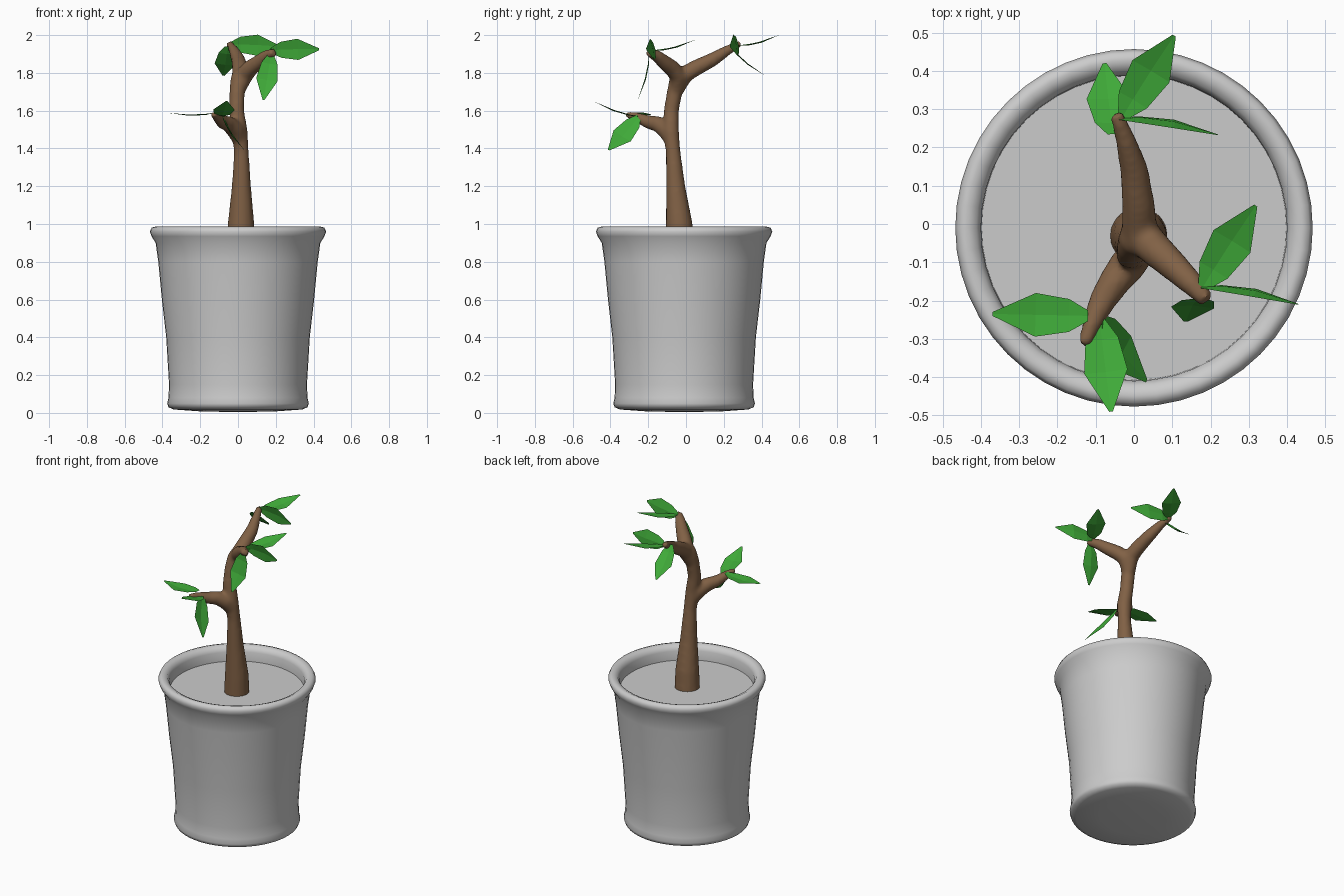
import bpy, bmesh, math
from mathutils import Vector

if "Cube" in bpy.data.objects:
    bpy.data.objects.remove(bpy.data.objects["Cube"])


def material(name, color):
    m = bpy.data.materials.new(name)
    m.diffuse_color = color
    m.use_nodes = True
    m.node_tree.nodes["Principled BSDF"].inputs["Base Color"].default_value = m.diffuse_color
    return m


def make_object(name, bm, mat=None, smooth=False):
    bmesh.ops.recalc_face_normals(bm, faces=bm.faces[:])
    for f in bm.faces:
        f.smooth = smooth
    me = bpy.data.meshes.new(name)
    bm.to_mesh(me)
    bm.free()
    if mat:
        me.materials.append(mat)
    ob = bpy.data.objects.new(name, me)
    bpy.context.collection.objects.link(ob)
    return ob


def lathe(name, profile, sides=48, center=(0, -0.01)):
    bm = bmesh.new()
    verts = [bm.verts.new((r, 0, z)) for r, z in profile]
    edges = [bm.edges.new(p) for p in zip(verts, verts[1:])]
    bmesh.ops.spin(bm, geom=verts + edges, cent=(0, 0, 0), axis=(0, 0, 1),
                   angle=math.tau, steps=sides, use_merge=True)
    bmesh.ops.remove_doubles(bm, verts=bm.verts[:], dist=0.0005)
    bmesh.ops.translate(bm, verts=bm.verts[:], vec=(*center, 0))
    return make_object(name, bm, smooth=True)


def tube(bm, points, sides=12):
    """Closed tapered tube; points are (x, y, z, radius)."""
    pos = [Vector(p[:3]) for p in points]
    rings = []
    side = None
    for i, p in enumerate(pos):
        d = (pos[min(i + 1, len(pos) - 1)] - pos[max(i - 1, 0)]).normalized()
        if side is None:
            side = d.orthogonal()
        side = (side - d * side.dot(d)).normalized()
        up = d.cross(side)
        r = points[i][3]
        rings.append([bm.verts.new(p + r * (side * math.cos(a) + up * math.sin(a)))
                      for a in (math.tau * k / sides for k in range(sides))])
    for a, b in zip(rings, rings[1:]):
        for k in range(sides):
            j = (k + 1) % sides
            bm.faces.new((a[k], a[j], b[j], b[k]))
    bm.faces.new(rings[0][::-1])
    bm.faces.new(rings[-1])


# Pot with rolled rim and flared foot
lathe("pot", [(0, 0.004), (0.2, 0.008), (0.34, 0.018), (0.368, 0.03), (0.375, 0.05),
              (0.368, 0.08), (0.365, 0.15), (0.38, 0.4), (0.403, 0.6), (0.422, 0.8),
              (0.436, 0.9), (0.458, 0.935), (0.467, 0.96), (0.458, 0.98), (0.438, 0.986),
              (0.412, 0.975), (0.4, 0.95), (0.398, 0.88)])
# Soil surface
lathe("soil", [(0, 0.89), (0.4, 0.89)])

# Trunk and three branches, fused into one smooth skin
bark = material("bark", (0.22, 0.12, 0.06, 1))
bm = bmesh.new()
tube(bm, [(0.012, -0.03, 0.86, 0.078), (0.016, -0.036, 1.0, 0.072),
          (0.018, -0.055, 1.2, 0.052), (0.018, -0.068, 1.38, 0.04),
          (0.008, -0.08, 1.5, 0.043), (-0.008, -0.078, 1.6, 0.041),
          (-0.005, -0.06, 1.7, 0.042), (0.012, -0.035, 1.77, 0.053),
          (0.022, -0.02, 1.805, 0.038)])
tube(bm, [(0.015, -0.07, 1.43, 0.036), (-0.015, -0.105, 1.5, 0.05),
          (-0.05, -0.15, 1.53, 0.043), (-0.082, -0.2, 1.54, 0.037),
          (-0.11, -0.26, 1.565, 0.027), (-0.131, -0.318, 1.582, 0.017)])
tube(bm, [(0.0, -0.05, 1.7, 0.035), (0.015, -0.01, 1.79, 0.048),
          (0.012, 0.05, 1.825, 0.044), (0.0, 0.144, 1.872, 0.038),
          (-0.022, 0.22, 1.92, 0.028), (-0.046, 0.288, 1.955, 0.019)])
tube(bm, [(0.0, -0.05, 1.7, 0.035), (0.03, -0.04, 1.785, 0.05),
          (0.065, -0.075, 1.825, 0.045), (0.107, -0.113, 1.855, 0.04),
          (0.15, -0.155, 1.89, 0.033), (0.192, -0.2, 1.91, 0.023)])
trunk = make_object("trunk_and_branches", bm, bark, True)
remesh = trunk.modifiers.new("fuse", 'REMESH')
remesh.mode = 'VOXEL'
remesh.voxel_size = 0.01
remesh.use_smooth_shade = True
soften = trunk.modifiers.new("soften", 'SMOOTH')
soften.factor = 0.5
soften.iterations = 12

# Leaves: faceted single sheets, given as base, tip and facing direction
green = material("leaf_green", (0.05, 0.4, 0.04, 1))
OUTLINE = [(0, 0.014), (0.2, 0.043), (0.55, 0.057), (1, 0.005)]


def leaf(name, base, tip, facing):
    base, tip = Vector(base), Vector(tip)
    d = tip - base
    n = Vector(facing)
    n = (n - d * (n.dot(d) / d.length_squared)).normalized()
    w = d.normalized().cross(n)
    bm = bmesh.new()
    rows = []
    for t, h in OUTLINE:
        c = base + d * t - n * 0.04 * t * (1 - t)
        rows.append([bm.verts.new(c + w * h * s - n * 0.006 * (s == 0) * (0 < t < 1))
                     for s in (-1, 0, 1)])
    for a, b in zip(rows, rows[1:]):
        for k in (0, 1):
            bm.faces.new((a[k], a[k + 1], b[k + 1], b[k]))
    make_object(name, bm, green)


LEAVES = {
    "low": [((-0.12, -0.24, 1.59), (-0.37, -0.235, 1.588), (0, 0, 1)),
            ((-0.09, -0.25, 1.57), (-0.06, -0.49, 1.65), (0, 0.3, 1)),
            ((-0.08, -0.25, 1.57), (0.033, -0.41, 1.392), (0.84, 0, 0.54))],
    "back": [((-0.03, 0.28, 1.945), (0.105, 0.492, 2.0), (0, -0.25, 1)),
             ((-0.04, 0.275, 1.95), (0.22, 0.233, 1.94), (-0.15, -1, -0.2)),
             ((-0.055, 0.235, 1.94), (-0.077, 0.42, 1.785), (0, 0.65, 0.76))],
    "right": [((0.18, -0.165, 1.92), (0.318, 0.048, 1.975), (0, -0.25, 1)),
              ((0.175, -0.165, 1.92), (0.43, -0.21, 1.925), (-0.15, -1, -0.2)),
              ((0.175, -0.195, 1.9), (0.135, -0.255, 1.657), (0, -0.97, 0.23))],
}
for branch, leaves in LEAVES.items():
    for i, args in enumerate(leaves):
        leaf(f"{branch}_leaf_{i + 1}", *args)
